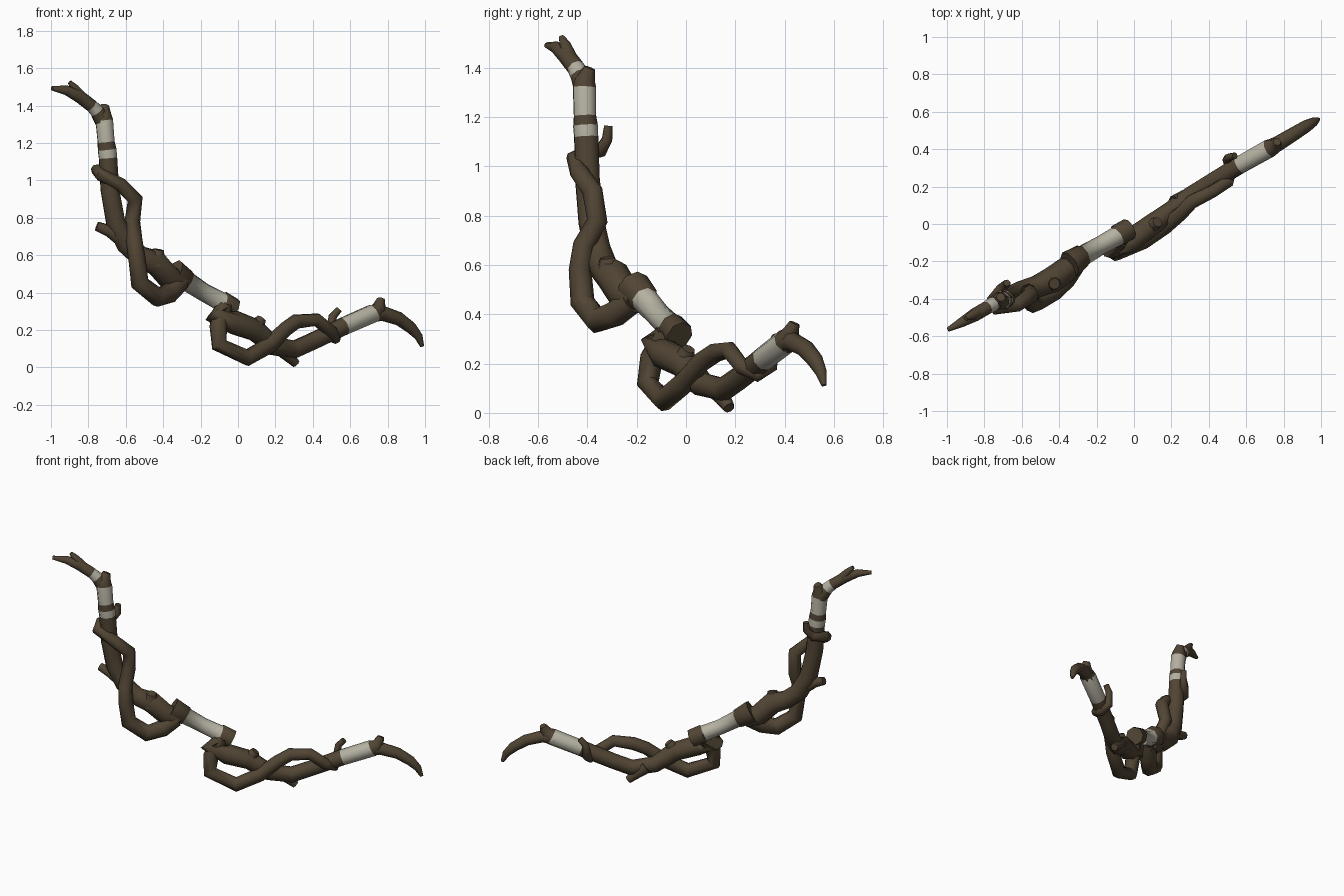
import bpy, bmesh, math
from mathutils import Vector


def material(name, col):
    m = bpy.data.materials.new(name)
    m.diffuse_color = (*col, 1)
    return m


BARK = material("dark bark", (0.082, 0.059, 0.034))
CLOTH = material("pale wrapping", (0.46, 0.44, 0.36))


def branch(name, pts, pale=(), sides=8):
    """Tapered tube through (x, y, z, radius); 'pale' lists wrapped segments."""
    P = [Vector(p[:3]) for p in pts]
    n = len(P)
    bm = bmesh.new()
    rings, ref = [], Vector((0.495, -0.869, 0))  # normal of the bow plane
    for i, p in enumerate(P):
        a = (p - P[i - 1]).normalized() if i else Vector()
        b = (P[i + 1] - p).normalized() if i < n - 1 else Vector()
        t = (a + b).normalized()
        ref = (ref - t * ref.dot(t)).normalized()
        side = t.cross(ref)
        r = pts[i][3]
        rings.append([bm.verts.new(p + r * (ref * math.cos(k * math.tau / sides)
                      + side * math.sin(k * math.tau / sides))) for k in range(sides)])
    for i in range(n - 1):
        for k in range(sides):
            j = (k + 1) % sides
            f = bm.faces.new((rings[i][k], rings[i][j], rings[i + 1][j], rings[i + 1][k]))
            f.material_index = 1 if i in pale else 0
    bm.faces.new(rings[0][::-1])
    bm.faces.new(rings[-1])
    bmesh.ops.recalc_face_normals(bm, faces=bm.faces)
    me = bpy.data.meshes.new(name)
    bm.to_mesh(me)
    bm.free()
    me.materials.append(BARK)
    me.materials.append(CLOTH)
    ob = bpy.data.objects.new(name, me)
    bpy.context.collection.objects.link(ob)
    bpy.ops.object.select_all(action='DESELECT')
    ob.select_set(True)
    bpy.context.view_layer.objects.active = ob
    bpy.ops.object.shade_smooth_by_angle(angle=math.radians(50))


# Grip: wrapped middle between two bark collars
branch("grip", [(-.345, -.215, .51, .073), (-.275, -.17, .462, .062), (-.27, -.168, .459, .055),
                (-.18, -.115, .40, .05), (-.09, -.065, .352, .053),
                (-.085, -.06, .349, .06), (-.025, -.025, .315, .058)], pale=(2, 3))

# Upper limb
branch("upper_limb", [(-.30, -.20, .45, .055), (-.37, -.25, .48, .068), (-.44, -.30, .56, .07),
                      (-.52, -.335, .59, .06), (-.60, -.36, .66, .057), (-.655, -.385, .78, .055),
                      (-.685, -.40, .95, .053), (-.695, -.405, 1.12, .052), (-.70, -.408, 1.165, .053),
                      (-.705, -.41, 1.205, .048), (-.715, -.412, 1.32, .05),
                      (-.72, -.41, 1.35, .045), (-.712, -.39, 1.40, .024)], pale=(7, 9))
branch("upper_tip", [(-.72, -.41, 1.31, .045), (-.755, -.43, 1.37, .04), (-.785, -.447, 1.40, .036),
                     (-.85, -.485, 1.45, .036), (-.92, -.525, 1.482, .026),
                     (-.995, -.565, 1.492, .012)], pale=(1,))
branch("upper_tip_twig", [(-.83, -.47, 1.44, .03), (-.87, -.49, 1.49, .024), (-.90, -.505, 1.525, .012)])
branch("upper_vine", [(-.31, -.22, .45, .05), (-.36, -.29, .40, .055), (-.43, -.36, .375, .053),
                      (-.525, -.42, .45, .05), (-.54, -.43, .58, .046), (-.555, -.415, .68, .044),
                      (-.565, -.36, .78, .042), (-.55, -.38, .90, .042), (-.63, -.435, .98, .038),
                      (-.735, -.455, 1.03, .034), (-.755, -.40, 1.055, .032), (-.71, -.345, 1.065, .028),
                      (-.68, -.32, 1.11, .023), (-.68, -.315, 1.165, .018)])
branch("upper_stub", [(-.60, -.36, .67, .045), (-.69, -.39, .73, .033), (-.755, -.40, .755, .026)])
branch("upper_knot", [(-.44, -.31, .55, .06), (-.425, -.32, .63, .03)])

# Lower limb
branch("lower_limb", [(-.06, -.05, .33, .05), (-.12, -.13, .275, .058), (-.02, -.09, .24, .064),
                      (.09, -.01, .20, .06), (.19, .065, .115, .052), (.30, .15, .095, .05),
                      (.40, .215, .14, .048), (.565, .315, .22, .05), (.725, .405, .29, .052),
                      (.755, .42, .315, .04), (.765, .44, .365, .022)], pale=(7,))
branch("lower_tip", [(.70, .395, .28, .045), (.77, .43, .29, .041), (.86, .485, .26, .037),
                     (.925, .525, .212, .033), (.965, .548, .165, .024), (.985, .56, .112, .011)])
branch("lower_vine", [(-.08, -.08, .32, .05), (-.105, -.14, .22, .048), (-.10, -.155, .12, .045),
                      (.05, -.09, .052, .046), (.17, -.01, .12, .044), (.255, .06, .205, .04),
                      (.31, .12, .245, .04), (.42, .175, .255, .036), (.50, .225, .19, .034),
                      (.52, .29, .155, .03), (.50, .345, .19, .028), (.505, .355, .27, .022),
                      (.54, .365, .31, .018)])
branch("lower_stub", [(.22, .11, .11, .045), (.27, .15, .06, .033), (.31, .175, .02, .024)])
branch("lower_knot", [(.08, -.02, .19, .055), (.125, .01, .26, .028)])
